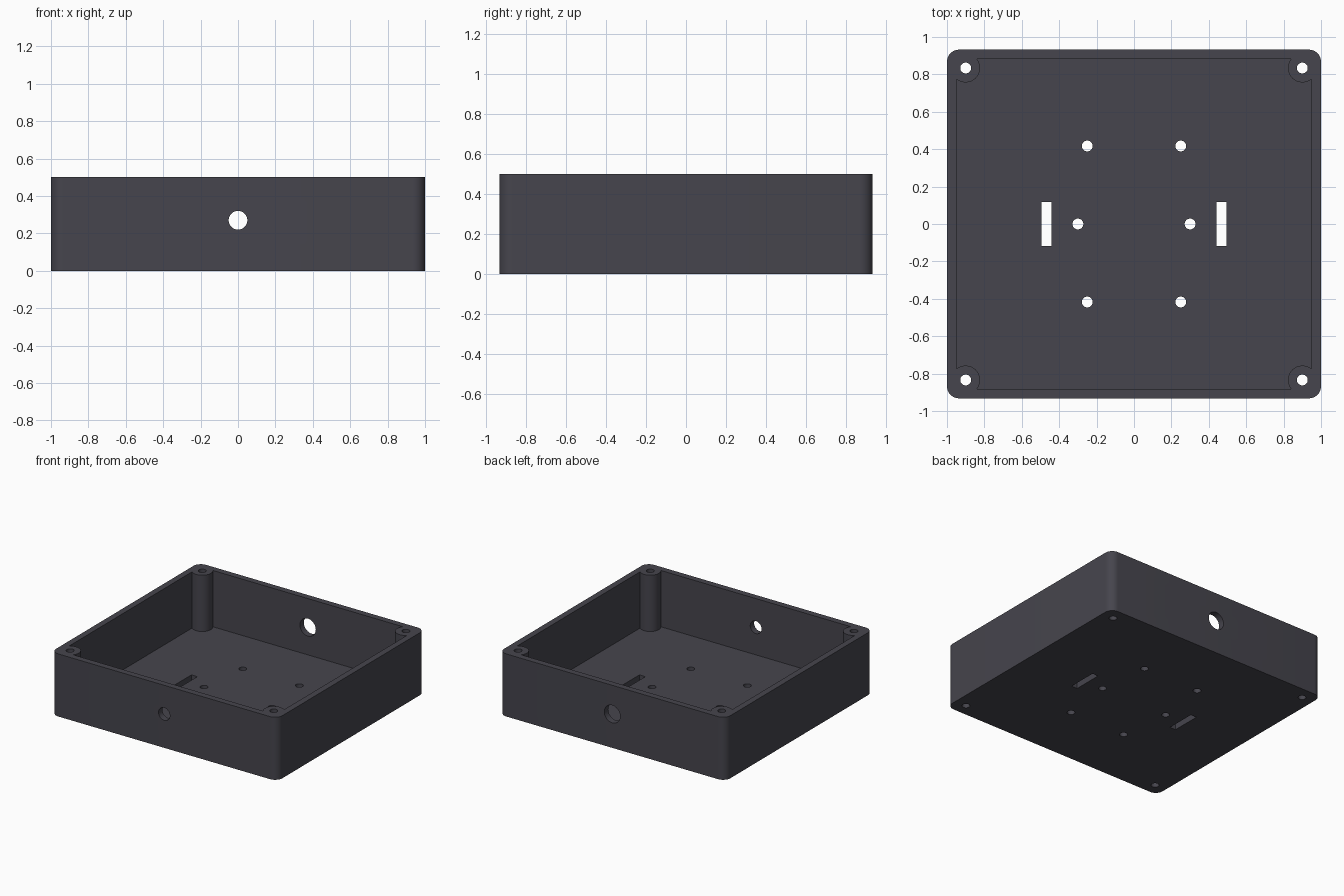
import bpy, bmesh
from math import pi
from mathutils import Matrix, Vector

W, D, H = 2.0, 1.864, 0.5      # outer size
WALL = 0.05
FLOOR = 0.05
POST_X, POST_Y = 0.9, 0.834    # corner screw posts

if "Cube" in bpy.data.objects:
    bpy.data.objects.remove(bpy.data.objects["Cube"], do_unlink=True)


def add_box(bm, x, y, z, sx, sy, sz):
    m = Matrix.Translation((x, y, z)) @ Matrix.Diagonal((sx, sy, sz, 1))
    return bmesh.ops.create_cube(bm, size=1, matrix=m)["verts"]


def add_cylinder(bm, pos, radius, depth, axis="Z", sides=48):
    m = Matrix.Translation(pos)
    if axis == "Y":
        m = m @ Matrix.Rotation(pi / 2, 4, "X")
    bmesh.ops.create_cone(bm, cap_ends=True, segments=sides, radius1=radius,
                          radius2=radius, depth=depth, matrix=m)


def make_object(name, bm):
    mesh = bpy.data.meshes.new(name)
    bm.to_mesh(mesh)
    bm.free()
    obj = bpy.data.objects.new(name, mesh)
    bpy.context.collection.objects.link(obj)
    return obj


def cut(target, cutter):
    """Subtract the cutter from the target, then discard the cutter."""
    mod = target.modifiers.new("cut", "BOOLEAN")
    mod.operation, mod.solver, mod.object = "DIFFERENCE", "EXACT", cutter
    bpy.context.view_layer.objects.active = target
    bpy.ops.object.modifier_apply(modifier=mod.name)
    bpy.data.objects.remove(cutter, do_unlink=True)


corners = [(sx * POST_X, sy * POST_Y) for sx in (-1, 1) for sy in (-1, 1)]

# Outer block with rounded upright corners
bm = bmesh.new()
add_box(bm, 0, 0, H / 2, W, D, H)
upright = [e for e in bm.edges
           if abs((e.verts[0].co - e.verts[1].co).normalized().dot(Vector((0, 0, 1)))) > 0.9]
bmesh.ops.bevel(bm, geom=upright, offset=0.065, segments=10, profile=0.5, affect="EDGES")
enclosure = make_object("enclosure", bm)

# Cavity, leaving the corner posts standing
bm = bmesh.new()
add_box(bm, 0, 0, FLOOR + H / 2, W - 2 * WALL, D - 2 * WALL, H)
cavity = make_object("cavity_cutter", bm)
bm = bmesh.new()
for x, y in corners:
    add_cylinder(bm, (x, y, H / 2), 0.077, 2 * H)
cut(cavity, make_object("post_cutter", bm))
cut(enclosure, cavity)

# Screw holes, floor holes, strap slots and cable holes
bm = bmesh.new()
for x, y in corners:
    add_cylinder(bm, (x, y, H / 2), 0.029, 2 * H)
for s in (-1, 1):
    for x, y in ((0.25, -0.417), (0.3, 0), (0.25, 0.417)):
        add_cylinder(bm, (s * x, y, FLOOR / 2), 0.029, 0.2)
    add_box(bm, s * 0.468, 0, FLOOR / 2, 0.052, 0.236, 0.2)
add_cylinder(bm, (0, -D / 2, 0.27), 0.05, 0.2, "Y")
add_cylinder(bm, (0, D / 2, 0.27), 0.07, 0.2, "Y")
cut(enclosure, make_object("hole_cutter", bm))

# Dark grey plastic
color = (0.061, 0.059, 0.074, 1)
mat = bpy.data.materials.new("dark_grey_plastic")
mat.use_nodes = True
mat.diffuse_color = color
mat.node_tree.nodes["Principled BSDF"].inputs["Base Color"].default_value = color
enclosure.data.materials.clear()
enclosure.data.materials.append(mat)
for p in enclosure.data.polygons:
    p.material_index = 0

bpy.ops.object.select_all(action="DESELECT")
enclosure.select_set(True)
bpy.context.view_layer.objects.active = enclosure
bpy.ops.object.shade_smooth_by_angle(angle=pi / 6)
